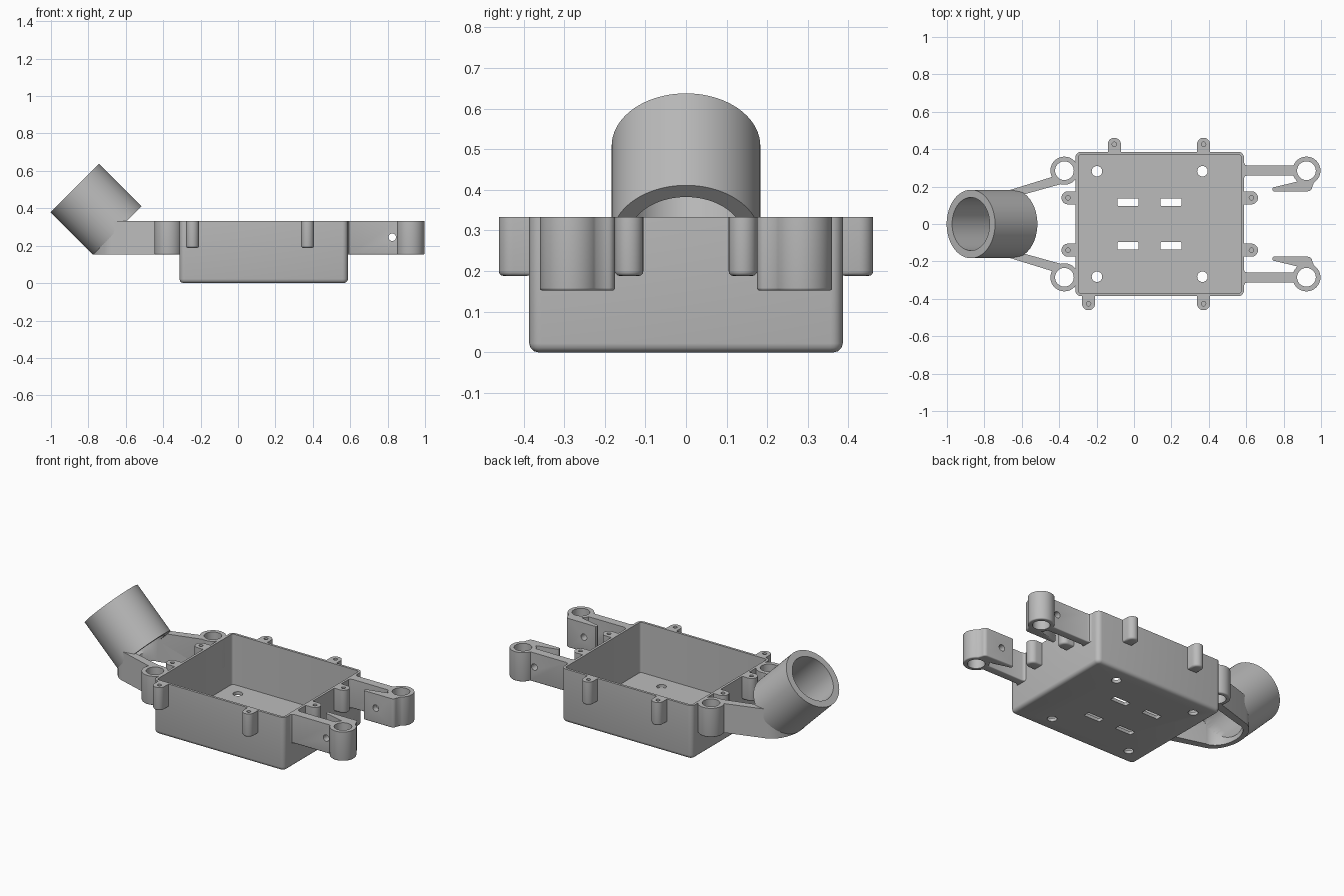
import bpy, bmesh
from math import sin, cos, radians
from mathutils import Matrix, Vector

if "Cube" in bpy.data.objects:
    bpy.data.objects.remove(bpy.data.objects["Cube"], do_unlink=True)

GREY = (0.5, 0.5, 0.5, 1)
mat = bpy.data.materials.new("plain grey")
mat.use_nodes = True
mat.diffuse_color = GREY
mat.node_tree.nodes["Principled BSDF"].inputs["Base Color"].default_value = GREY

TOP, ARM_Z, TAB_Z = 0.333, 0.152, 0.188
X0, X1, Y = -0.313, 0.588, 0.386      # tray outline
WALL = 0.015
HOLE_Y = 0.282


def add_object(name, bm):
    bmesh.ops.recalc_face_normals(bm, faces=bm.faces)
    mesh = bpy.data.meshes.new(name)
    bm.to_mesh(mesh)
    bm.free()
    mesh.materials.append(mat)
    ob = bpy.data.objects.new(name, mesh)
    bpy.context.collection.objects.link(ob)
    return ob


def prism(name, pts, z0, z1, fillet=0):
    """Extrude an outline upwards, with an optional fillet round the bottom."""
    bm = bmesh.new()
    base = bm.faces.new([bm.verts.new((x, y, z0)) for x, y in pts])
    bmesh.ops.extrude_face_region(bm, geom=[base], use_keep_orig=True)
    bm.verts.ensure_lookup_table()
    for v in bm.verts[len(pts):]:
        v.co.z = z1
    if fillet:
        bmesh.ops.bevel(bm, geom=list(base.edges), offset=fillet, segments=3,
                        profile=0.5, affect='EDGES')
    return add_object(name, bm)


def rod(name, centre, axis, r, length, segs=32):
    bm = bmesh.new()
    turn = Vector((0, 0, 1)).rotation_difference(Vector(axis)).to_matrix().to_4x4()
    bmesh.ops.create_cone(bm, cap_ends=True, segments=segs, radius1=r, radius2=r,
                          depth=length, matrix=Matrix.Translation(centre) @ turn)
    return add_object(name, bm)


def arc(cx, cy, rx, ry, a0, a1, n=16):
    angles = [radians(a0 + (a1 - a0) * i / n) for i in range(n + 1)]
    return [(cx + rx * cos(a), cy + ry * sin(a)) for a in angles]


def rounded_rect(x0, x1, y0, y1, r):
    corners = ((x1, y1), (x0, y1), (x0, y0), (x1, y0))
    pts = []
    for i, (x, y) in enumerate(corners):
        cx = x - r if x == x1 else x + r
        cy = y - r if y == y1 else y + r
        pts += arc(cx, cy, r, r, 90 * i, 90 * i + 90, 5)
    return pts


def combine(ob, others, operation='DIFFERENCE'):
    bpy.context.view_layer.objects.active = ob
    for other in others:
        mod = ob.modifiers.new("cut", 'BOOLEAN')
        mod.operation, mod.solver, mod.object = operation, 'EXACT', other
        bpy.ops.object.modifier_apply(modifier=mod.name)
        bpy.data.objects.remove(other, do_unlink=True)


# Open tray with floor holes and strap slots
tray = prism("tray", rounded_rect(X0, X1, -Y, Y, 0.03), 0, TOP, 0.022)
cuts = [prism("cavity", rounded_rect(X0 + WALL, X1 - WALL, -Y + WALL, Y - WALL, 0.015),
              0.02, 0.5)]
for side in (-1, 1):
    for x in (-0.198, 0.366):
        cuts.append(rod("floor_hole", (x, side * HOLE_Y, 0), (0, 0, 1), 0.028, 0.2))
    for x in (-0.088, 0.142):
        y = side * 0.116
        cuts.append(prism("slot", rounded_rect(x, x + 0.112, y - 0.02, y + 0.02, 0.006),
                          -0.1, 0.1))
combine(tray, cuts)

# Screw tabs round the rim: wall point and outward angle
tabs = [(-0.105, Y, 90), (0.372, Y, 90), (-0.243, -Y, 270), (0.372, -Y, 270)]
for side in (-1, 1):
    tabs += [(X1, side * 0.14, 0), (X0, side * 0.14, 180)]
for x, y, a in tabs:
    out = Vector((cos(radians(a)), sin(radians(a))))
    across = Vector((-out.y, out.x)) * 0.035
    wall = Vector((x, y)) - out * 0.006
    c = Vector((x, y)) + out * 0.04
    pts = [wall - across] + arc(c.x, c.y, 0.035, 0.035, a - 90, a + 90, 14) + [wall + across]
    tab = prism("screw_tab", pts, TAB_Z, TOP, 0.012)
    combine(tab, [rod("pilot", (c.x, c.y, TOP), (0, 0, 1), 0.012, 0.2, 16)])

# Split clamps on the +x end, mirrored in y
RX, RY, RR, RH = 0.922, 0.285, 0.075, 0.05
outline = [(0.58, 0.262 - 0.014), (0.58, 0.328), (0.588, 0.328), (0.594, 0.317), (0.606, 0.312)]
outline += arc(RX, RY, RR, RR, 159, -58, 32)
outline += arc(0.93, 0.195, 0.022, 0.02, 0, -90, 5)
outline += [(0.745, 0.175), (0.74, 0.18), (0.74, 0.192), (0.745, 0.196), (0.85, 0.221)]
outline += arc(RX, RY, RR, RR, 230, 200, 5)
outline += [(0.606, 0.26), (0.594, 0.255), (0.588, 0.248)]
for side, word in ((1, "left"), (-1, "right")):
    clamp = prism(word + "_clamp", [(x, side * y) for x, y in outline], ARM_Z, TOP, 0.007)
    combine(clamp, [rod("bore", (RX, side * RY, 0.25), (0, 0, 1), RH, 0.5, 48),
                    rod("bolt_hole", (0.825, side * 0.25, 0.245), (0, 1, 0), 0.02, 0.4, 24)])

# Forked bracket: a U of two splayed arms with a rod socket at each end
TX, OUT, BORE = -0.646, 0.183, 0.142
SLANT = 0.5 ** 0.5
fork = [(-0.385, 0.268)] + arc(TX, 0, OUT * SLANT, OUT, 104, 256, 32) + [(-0.385, -0.268)]
fork += [(-0.385, -0.215)] + arc(TX, 0, BORE * SLANT, BORE, 270, 90, 32) + [(-0.385, 0.215)]
bracket = prism("fork_bracket", fork, ARM_Z, TOP)
SX = -0.372
for side in (-1, 1):
    y = side * RY
    socket = prism("socket", arc(SX, y, RR, RR, 0, 352.5, 47), ARM_Z, TOP, 0.008)
    combine(bracket, [socket], 'UNION')
    combine(bracket, [rod("socket_bore", (SX, y, 0.25), (0, 0, 1), RH, 0.5, 48)])

# Tilted holder tube, open at both ends
AXIS = Vector((-SLANT, 0, SLANT))
mid = Vector((TX, 0, 0.282)) + AXIS * 0.16
tube = rod("holder_tube", mid, AXIS, OUT, 0.32, 72)
for part in (bracket, tube):
    combine(part, [rod("tube_bore", mid, AXIS, BORE, 0.34, 72)])

# Smooth curved walls, keep edges crisp
bpy.ops.object.select_all(action='DESELECT')
for ob in bpy.context.collection.objects:
    if ob.type == 'MESH' and mat.name in ob.data.materials:
        ob.select_set(True)
bpy.ops.object.shade_smooth_by_angle(angle=radians(35))
